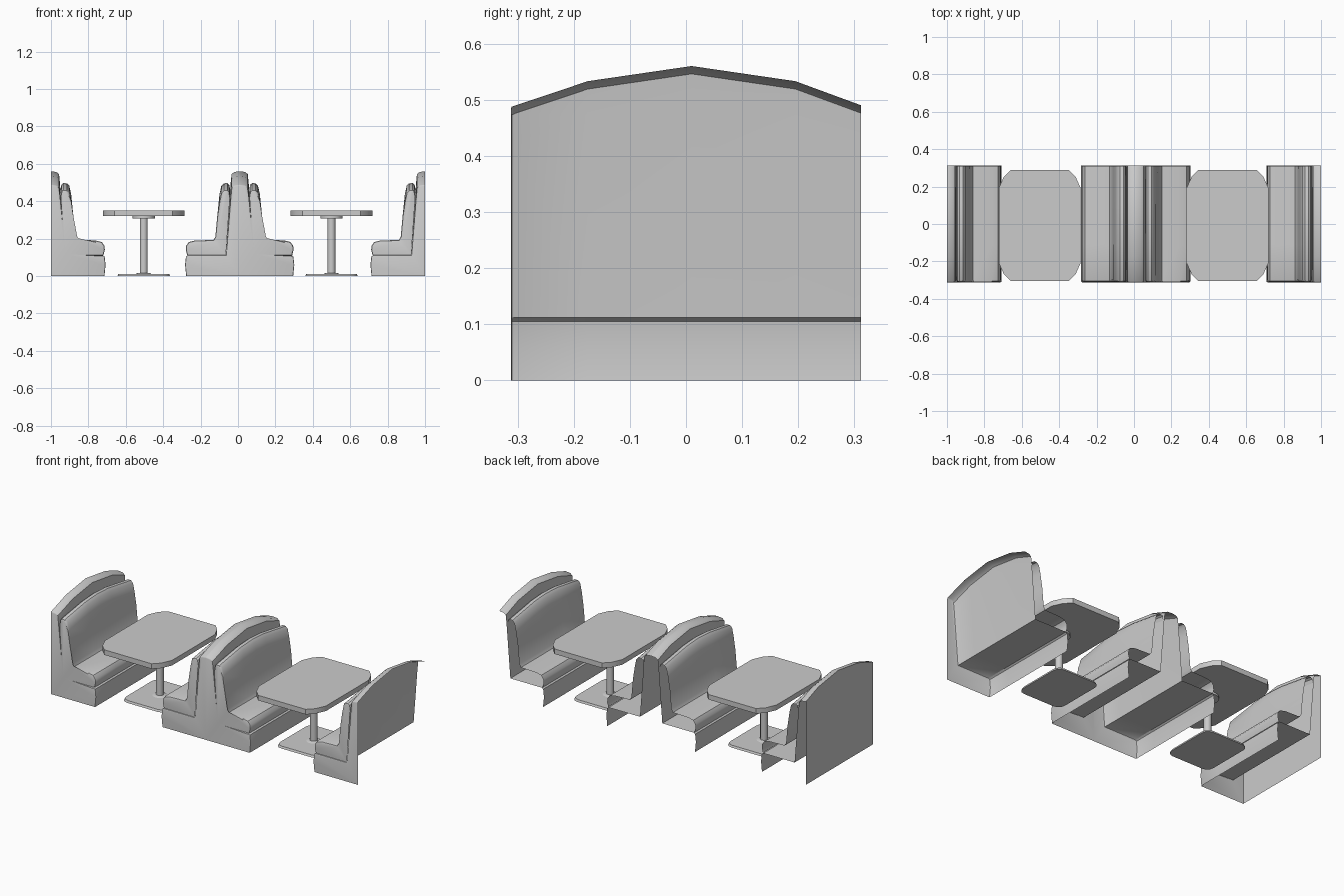
import bpy, bmesh, math

if "Cube" in bpy.data.objects:
    bpy.data.objects.remove(bpy.data.objects["Cube"])


def finish(bm, name, smooth=True):
    me = bpy.data.meshes.new(name)
    bm.to_mesh(me)
    bm.free()
    ob = bpy.data.objects.new(name, me)
    bpy.context.collection.objects.link(ob)
    if smooth:
        bpy.ops.object.select_all(action='DESELECT')
        ob.select_set(True)
        bpy.context.view_layer.objects.active = ob
        bpy.ops.object.shade_smooth_by_angle(angle=math.radians(35))
    return ob


def half_shell(name, cx, side, arch, profile, corner, rim):
    """Sweep a (u, z) profile along y under an arch; close and round the front end."""
    bm = bmesh.new()
    cols = [[bm.verts.new((cx + side * u, y, z)) for u, z in profile(top)] for y, top in arch]
    faces = []
    for c0, c1 in zip(cols, cols[1:]):
        for i in range(len(c0) - 1):
            faces.append(bm.faces.new((c0[i], c0[i + 1], c1[i + 1], c1[i])))
    end = bm.verts.new((cx + side * corner[0], arch[0][0], corner[1]))
    cap = bm.faces.new(list(reversed(cols[0])) + [end])
    if side < 0:
        bmesh.ops.reverse_faces(bm, faces=bm.faces[:])
    edges = [e for e in cap.edges if len(e.link_faces) == 2]
    bmesh.ops.bevel(bm, geom=edges, offset=rim, segments=2, profile=0.5, affect='EDGES')
    return finish(bm, name)


def prism(name, outline, z0, z1, cx, cy, top_scale=1.0):
    bm = bmesh.new()
    lo = [bm.verts.new((cx + x, cy + y, z0)) for x, y in outline]
    hi = [bm.verts.new((cx + x * top_scale, cy + y * top_scale, z1)) for x, y in outline]
    n = len(outline)
    bm.faces.new(list(reversed(lo)))
    bm.faces.new(hi)
    for i in range(n):
        j = (i + 1) % n
        bm.faces.new((lo[i], lo[j], hi[j], hi[i]))
    return finish(bm, name)


def four_corners(q):
    """Mirror one corner's points (counter-clockwise) into a full outline."""
    r = q[::-1]
    return (q + [(-x, y) for x, y in r] + [(-x, -y) for x, y in q] + [(x, -y) for x, y in r])


def circle(r, n):
    return [(r * math.cos(2 * math.pi * i / n), r * math.sin(2 * math.pi * i / n)) for i in range(n)]


# Arched top lines (y, z) and cross-sections (u = distance from the bench centre)
FRAME_ARCH = [(-.312, .487), (-.175, .533), (.01, .56), (.195, .533), (.312, .49)]
PAD_ARCH = [(-.309, .46), (-.11, .491), (0, .497), (.1, .491), (.31, .457)]


def frame_profile(t):
    return [(0, t), (.028, t - .003), (.043, t - .014), (.048, t - .06), (.073, .112),
            (.278, .112), (.287, .105), (.292, .06), (.286, 0)]


def pad_profile(t):
    return [(.052, t - .03), (.056, t - .008), (.066, t), (.085, t - .001), (.098, t - .014),
            (.108, t - .06), (.12, .32), (.13, .21), (.14, .193), (.24, .19), (.272, .182),
            (.286, .162), (.288, .14), (.281, .113)]


# Benches: single at each end, back-to-back in the middle
for label, cx, sides in (("left", -1.0, (1,)), ("middle", .009, (1, -1)), ("right", 1.0, (-1,))):
    for s in sides:
        tag = label + ("_a" if s > 0 else "_b")
        half_shell("bench_frame_" + tag, cx, s, FRAME_ARCH, frame_profile, (0, 0), .006)
        half_shell("bench_cushion_" + tag, cx, s, PAD_ARCH, pad_profile, (.074, .112), .01)

# Closed back on the left end bench
bm = bmesh.new()
pts = [(-.312, 0)] + FRAME_ARCH + [(.312, 0)]
bm.faces.new([bm.verts.new((-1.0, y, z)) for y, z in pts])
finish(bm, "left_back_panel", False)

# Tables with pedestals
TOP = four_corners([(.219, .2), (.192, .26), (.155, .297)])
FOOT = four_corners([(.14, .12), (.135, .142), (.12, .157), (.1, .162)])
for label, cx in (("left", -.504), ("right", .5)):
    cy = -.008
    prism("table_top_" + label, TOP, .32, .35, cx, cy)
    prism("table_bracket_" + label, circle(.06, 12), .308, .32, cx, cy)
    prism("table_column_" + label, circle(.021, 12), .01, .31, cx, cy)
    prism("table_collar_" + label, circle(.045, 12), .01, .017, cx, cy, .7)
    prism("table_foot_" + label, FOOT, 0, .012, cx, cy, .97)
